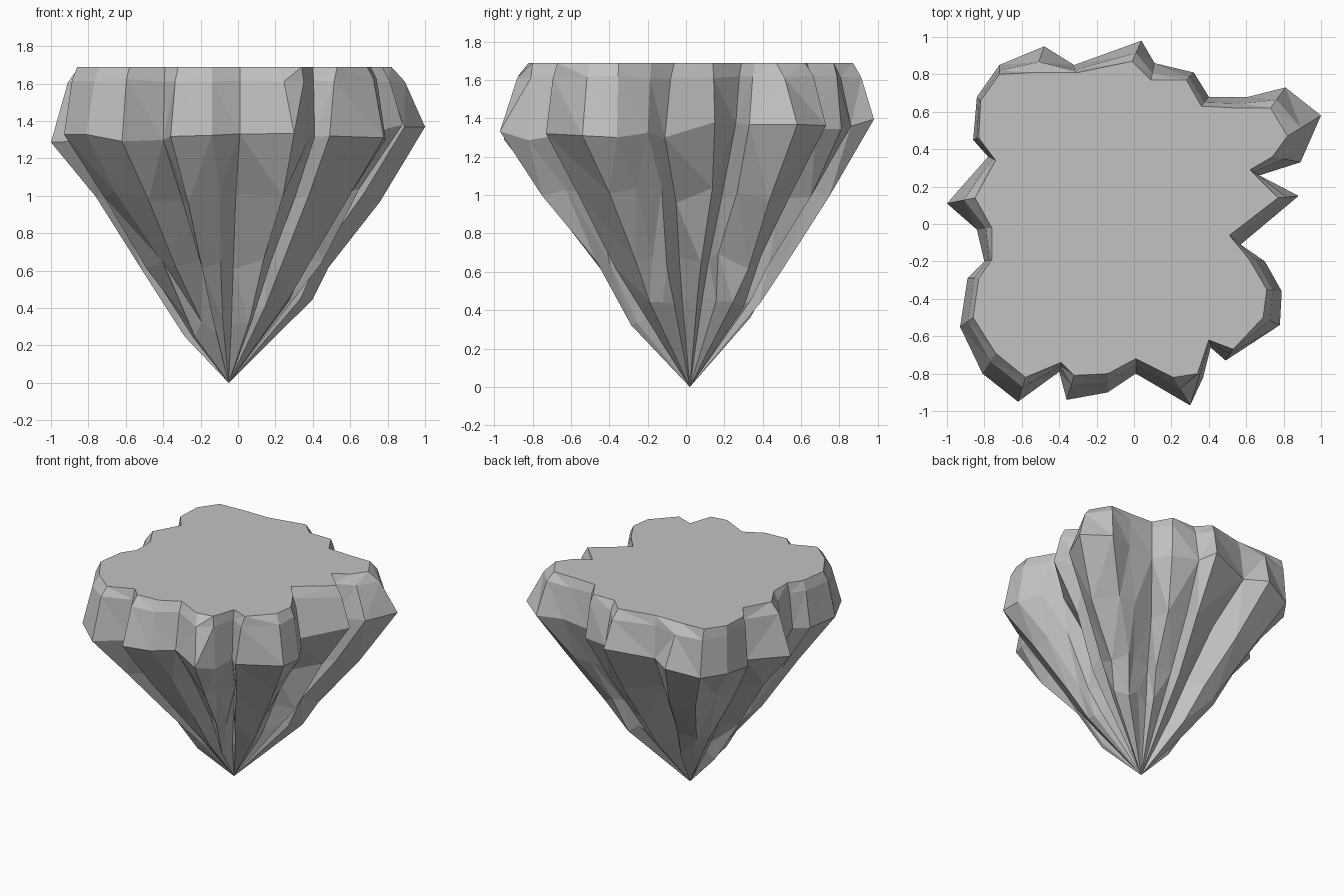
import bpy
import bmesh
import random
from mathutils import Vector, Matrix

random.seed(4)

# Remove the default cube
default_cube = bpy.data.objects.get("Cube")
if default_cube:
    bpy.data.objects.remove(default_cube, do_unlink=True)


def make_material(name, color):
    material = bpy.data.materials.new(name)
    material.use_nodes = True
    material.diffuse_color = color
    shader = next(node for node in material.node_tree.nodes
                  if node.type == "BSDF_PRINCIPLED")
    shader.inputs["Base Color"].default_value = color
    shader.inputs["Roughness"].default_value = 0.9
    return material


# Plan outline in hundredths, counterclockwise: widest rim x, y, then top edge x, y
OUTLINE = [
    (100, 58, 82, 47), (81, 73, 73, 62), (61, 68, 55, 62), (40, 68, 36, 63),
    (32, 81, 28, 77), (11, 86, 9, 77), (4, 98, -1, 87), (-32, 85, -30, 81),
    (-48, 95, -53, 81), (-72, 85, -72, 80), (-84, 68, -82, 66), (-86, 45, -83, 46),
    (-78, 36, -74, 34), (-100, 11, -85, 14), (-84, -3, -76, -2), (-80, -20, -76, -19),
    (-89, -29, -83, -29), (-93, -55, -86, -50), (-81, -80, -74, -69), (-62, -95, -58, -82),
    (-40, -79, -39, -74), (-36, -94, -32, -81), (-14, -90, -14, -80), (1, -80, 1, -72),
    (30, -97, 21, -82), (37, -82, 34, -80), (41, -66, 40, -62), (49, -73, 53, -67),
    (78, -54, 69, -50), (79, -36, 71, -35), (70, -20, 61, -18), (57, -11, 51, -6),
    (88, 15, 77, 14), (67, 26, 62, 29), (89, 33, 74, 36),
]
TOP_Z, BEVEL_Z, RIM_Z = 1.69, 1.615, 1.32
TIP = Vector((-0.05, 0.02, 0))

# Rings from the rim to the tip: height, width, notch depth, lean to one side
LOWER_RINGS = [(1.0, 0.78, 0.6, 0), (0.64, 0.51, 1.0, 0.02), (0.37, 0.33, 1.4, 0.09)]
LEAN = Vector((0.9, 0.45, 0))


def rim_height(point):
    slope = max(0, point.x * 0.4 + point.y * 0.6)
    return RIM_Z + 0.1 * slope + random.uniform(-0.04, 0.02)


def build_rings():
    rim = [Vector((x, y, 0)) / 100 for x, y, u, v in OUTLINE]
    top = [Vector((u, v, 0)) / 100 for x, y, u, v in OUTLINE]
    for point in rim:
        point.z = rim_height(point)
    for point in top:
        point.z = TOP_Z

    # Chamfer below the flat top
    bevel = [t.lerp(r, 0.4) for t, r in zip(top, rim)]
    for point in bevel:
        point.z = BEVEL_Z + random.uniform(-0.01, 0.01)
    rings = [top, bevel, rim]

    # Spokes from the tip axis; the notches get deeper on the way down
    spokes = [Vector((p.x, p.y, 0)) - TIP for p in rim]
    depth = []
    for i, spoke in enumerate(spokes):
        beside = (spokes[i - 1].length + spokes[(i + 1) % len(spokes)].length) / 2
        depth.append(min(1.0, spoke.length / beside))

    for height, width, power, lean in LOWER_RINGS:
        ring = []
        for spoke, notch in zip(spokes, depth):
            turn = Matrix.Rotation(random.uniform(-0.035, 0.035), 3, "Z")
            swell = lean * spoke.normalized().dot(LEAN)
            scale = (width + swell) * notch ** power * random.uniform(0.96, 1.02)
            lift = Vector((0, 0, height + swell + random.uniform(-0.045, 0.04)))
            ring.append(TIP + turn @ spoke * scale + lift)
        rings.append(ring)
    return rings


def build_rock(name, material):
    bm = bmesh.new()
    rings = [[bm.verts.new(p) for p in ring] for ring in build_rings()]
    count = len(OUTLINE)

    # Flat top
    bm.faces.new(rings[0])

    # Faceted sides
    for upper, lower in zip(rings, rings[1:]):
        for i in range(count):
            j = (i + 1) % count
            bm.faces.new((upper[i], lower[i], lower[j], upper[j]))

    # Pointed underside
    tip = bm.verts.new(TIP)
    last = rings[-1]
    for i in range(count):
        bm.faces.new((last[i], tip, last[(i + 1) % count]))

    bmesh.ops.recalc_face_normals(bm, faces=bm.faces)
    sides = [f for f in bm.faces if len(f.verts) == 4]
    bmesh.ops.triangulate(bm, faces=sides, quad_method="SHORT_EDGE")

    mesh = bpy.data.meshes.new(name)
    bm.to_mesh(mesh)
    bm.free()
    mesh.materials.append(material)
    rock = bpy.data.objects.new(name, mesh)
    bpy.context.collection.objects.link(rock)
    return rock


stone_grey = make_material("stone_grey", (0.54, 0.54, 0.54, 1))
build_rock("floating_rock", stone_grey)
